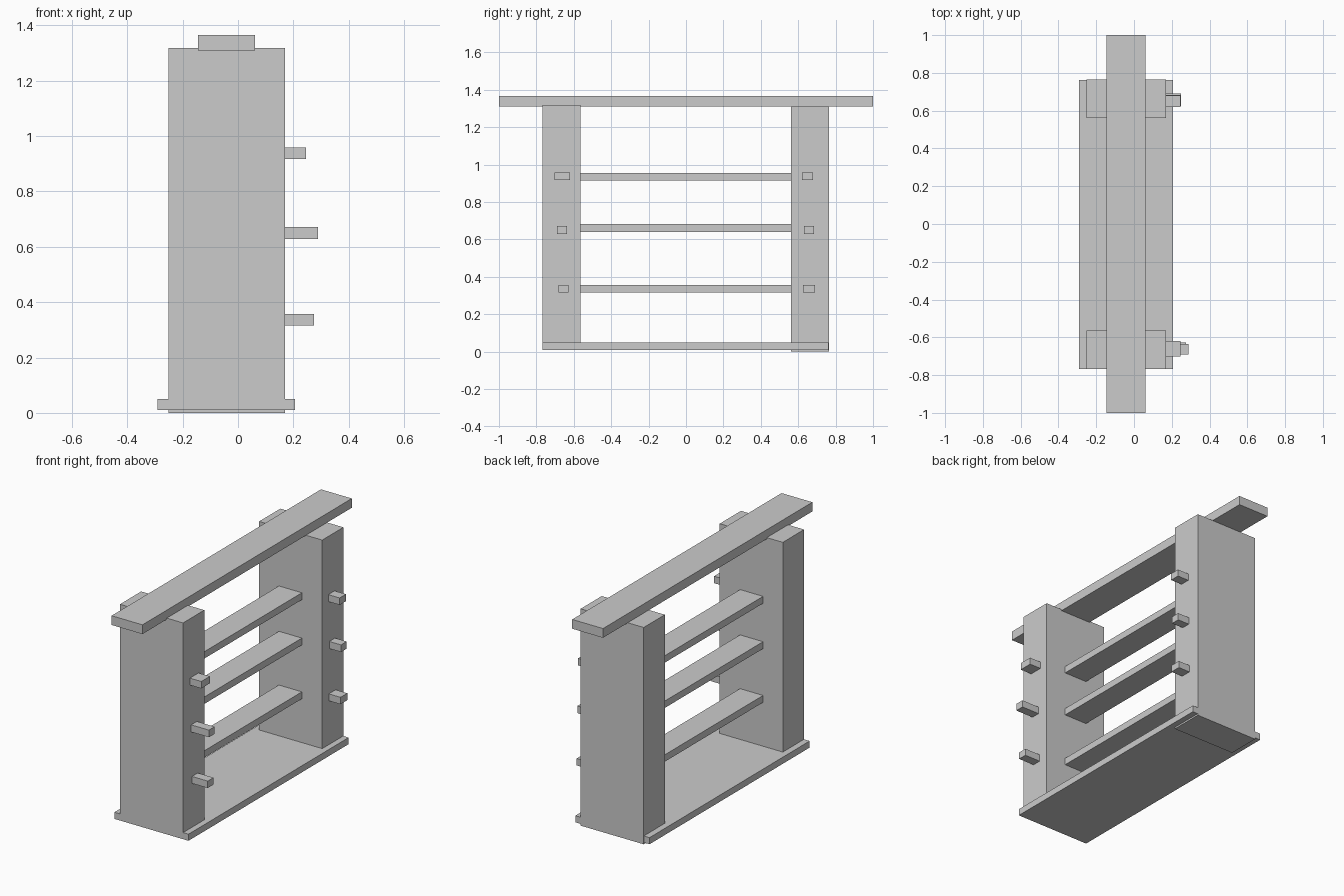
import bpy


def box(name, x, y, z):
    """Box from (min, max) extents on each axis."""
    bpy.ops.mesh.primitive_cube_add(
        size=1, location=[(a + b) / 2 for a, b in (x, y, z)])
    ob = bpy.context.object
    ob.name = name
    ob.scale = [b - a for a, b in (x, y, z)]
    bpy.ops.object.transform_apply(location=False, rotation=False, scale=True)
    return ob


# Base slab and overhanging top plank
box("base", (-0.29, 0.206), (-0.767, 0.763), (0.01, 0.05))
box("top_plank", (-0.145, 0.061), (-1, 1), (1.31, 1.366))

# Thick side posts
box("side_post_front", (-0.252, 0.17), (-0.768, -0.565), (0.012, 1.318))
box("side_post_back", (-0.252, 0.17), (0.562, 0.764), (0, 1.311))

# Shelves between the posts
for i, z in enumerate((0.315, 0.64, 0.914)):
    box(f"shelf_{i + 1}", (-0.12, 0.034), (-0.565, 0.562), (z, z + 0.042))

# Pegs on the right face of each post: tip x, y range, z range
pegs = {
    "front": [(0.275, (-0.682, -0.627), (0.315, 0.357)),
              (0.289, (-0.69, -0.636), (0.629, 0.672)),
              (0.246, (-0.702, -0.62), (0.917, 0.959))],
    "back": [(0.248, (0.625, 0.69), (0.315, 0.357)),
             (0.248, (0.63, 0.684), (0.629, 0.672)),
             (0.246, (0.62, 0.68), (0.917, 0.959))],
}
for side, rows in pegs.items():
    for i, (tip, y, z) in enumerate(rows):
        box(f"peg_{side}_{i + 1}", (0.17, tip), y, z)
